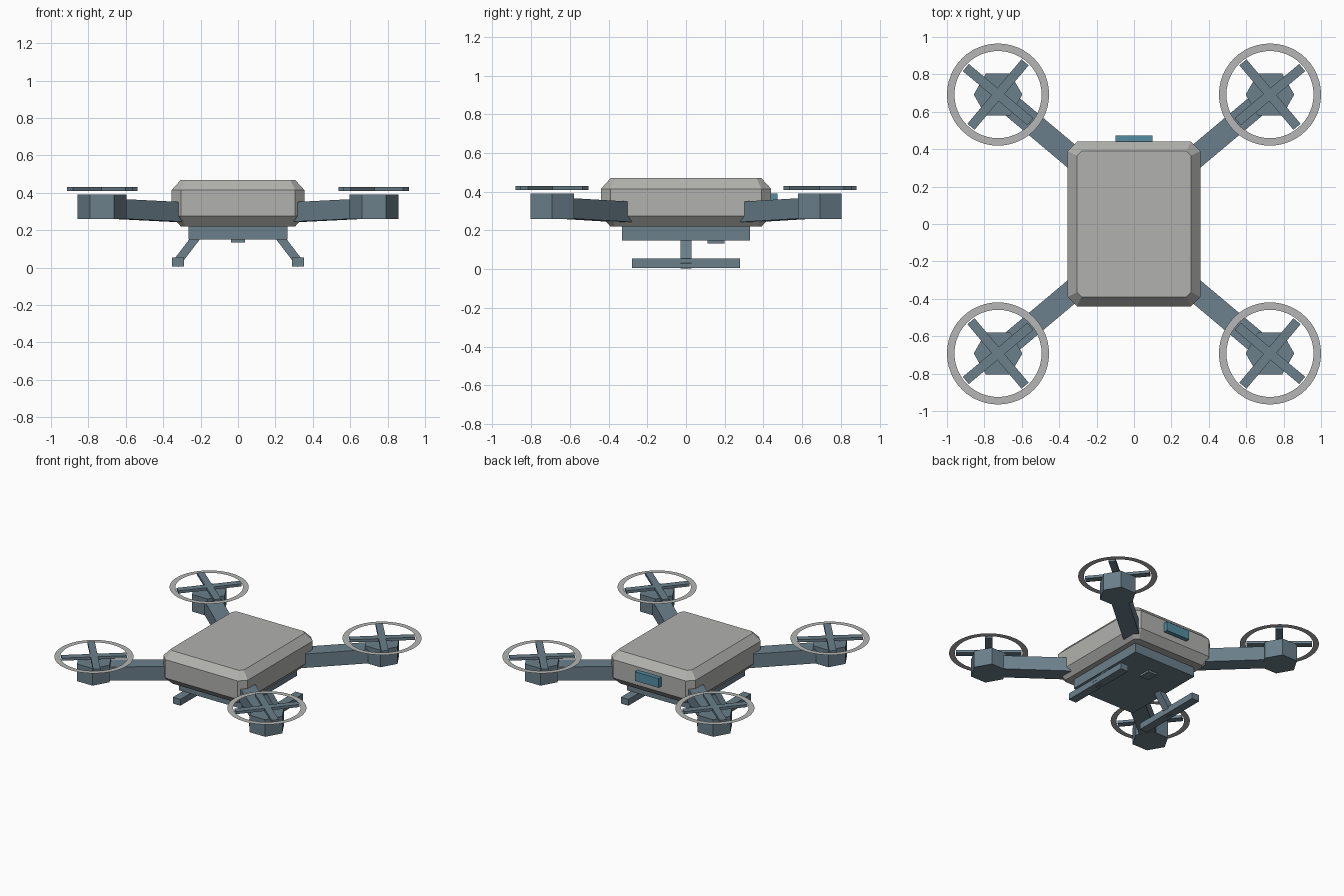
import bpy, bmesh, math
from mathutils import Vector, Matrix

default_cube = bpy.data.objects.get("Cube")
if default_cube:
    bpy.data.objects.remove(default_cube, do_unlink=True)


def material(name, rgb):
    mat = bpy.data.materials.new(name)
    mat.use_nodes = True
    mat.diffuse_color = (*rgb, 1)
    mat.node_tree.nodes["Principled BSDF"].inputs["Base Color"].default_value = (*rgb, 1)
    return mat


SHELL = material("shell grey", (0.44, 0.44, 0.425))
RING = material("ring grey", (0.46, 0.47, 0.46))
FRAME = material("slate blue", (0.145, 0.215, 0.26))
PORT = material("port blue", (0.09, 0.27, 0.36))


def add_object(name, bm, mat):
    bmesh.ops.recalc_face_normals(bm, faces=bm.faces)
    mesh = bpy.data.meshes.new(name)
    bm.to_mesh(mesh)
    bm.free()
    mesh.materials.append(mat)
    obj = bpy.data.objects.new(name, mesh)
    bpy.context.collection.objects.link(obj)
    return obj


def box(name, center, size, mat, rotation=Matrix()):
    bm = bmesh.new()
    bmesh.ops.create_cube(bm, size=1)
    bm.transform(Matrix.Translation(center) @ rotation @ Matrix.Diagonal((*size, 1)))
    return add_object(name, bm, mat)


def beam(name, start, end, width, height, mat):
    """Square-ended bar from start to end, kept level across its width."""
    start, end = Vector(start), Vector(end)
    along = (end - start).normalized()
    side = Vector((0, 0, 1)).cross(along).normalized()
    up = along.cross(side)
    rotation = Matrix((along, side, up)).transposed().to_4x4()
    return box(name, (start + end) / 2, ((end - start).length, width, height), mat, rotation)


def octagon(bm, hx, hy, cut, z):
    """Rectangle outline with cut corners."""
    points = []
    for sx, sy in ((1, 1), (-1, 1), (-1, -1), (1, -1)):
        pair = [(sx * hx, sy * (hy - cut)), (sx * (hx - cut), sy * hy)]
        points += pair if sx * sy > 0 else pair[::-1]
    return [bm.verts.new((x, y, z)) for x, y in points]


# Chamfered body shell, lofted through four outlines
bm = bmesh.new()
rings = [octagon(bm, *section) for section in (
    (0.305, 0.39, 0.025, 0.22),
    (0.355, 0.44, 0.05, 0.275),
    (0.355, 0.44, 0.05, 0.415),
    (0.305, 0.39, 0.025, 0.47))]
for low, high in zip(rings, rings[1:]):
    for i in range(8):
        j = (i + 1) % 8
        bm.faces.new((low[i], low[j], high[j], high[i]))
bm.faces.new(rings[0])
bm.faces.new(rings[-1])
add_object("body_shell", bm, SHELL)

# Belly plate, underside sensor and rear port
box("belly_plate", (0, 0, 0.187), (0.53, 0.66, 0.075), FRAME)
box("belly_sensor", (0, 0.155, 0.145), (0.076, 0.09, 0.022), FRAME)
box("rear_port", (0, 0.452, 0.355), (0.2, 0.04, 0.07), PORT)

# Landing gear
for side, sx in (("left", 1), ("right", -1)):
    beam(side + "_leg", (sx * 0.205, 0, 0.187), (sx * 0.335, 0, 0.017), 0.056, 0.045, FRAME)
    box(side + "_skid", (sx * 0.32, 0, 0.031), (0.064, 0.56, 0.048), FRAME)

# Arms, motors and rotors
ROTOR_X, ROTOR_Y = 0.727, 0.692
for sx, side in ((1, "left"), (-1, "right")):
    for sy, end in ((1, "back"), (-1, "front")):
        prefix = f"{end}_{side}_"
        hub = Vector((sx * ROTOR_X, sy * ROTOR_Y, 0))

        beam(prefix + "arm", (sx * 0.29, sy * 0.325, 0.296),
             hub + Vector((0, 0, 0.318)), 0.12, 0.105, FRAME)

        # Hexagonal motor with corners along x
        bm = bmesh.new()
        bmesh.ops.create_cone(bm, cap_ends=True, segments=6, radius1=0.13, radius2=0.13, depth=0.13,
                              matrix=Matrix.Rotation(math.radians(30), 4, "Z"))
        if max(v.co.x for v in bm.verts) < 0.125:
            bm.transform(Matrix.Rotation(math.radians(30), 4, "Z"))
        bm.transform(Matrix.Translation(hub + Vector((0, 0, 0.325))))
        add_object(prefix + "motor", bm, FRAME)

        # Two crossed blades, one in line with the arm
        for number, degrees in enumerate((40, 130), 1):
            turn = Matrix.Rotation(math.radians(degrees) * sx * sy, 4, "Z")
            box(f"{prefix}blade_{number}", hub + Vector((0, 0, 0.42)),
                (0.45, 0.05, 0.02), FRAME, turn)

        # Flat rotor ring
        bm = bmesh.new()
        loops = []
        for radius in (0.233, 0.273):
            circle = bmesh.ops.create_circle(bm, segments=48, radius=radius)["verts"]
            loops += {e for v in circle for e in v.link_edges}
        bmesh.ops.bridge_loops(bm, edges=loops)
        bm.transform(Matrix.Translation(hub + Vector((0, 0, 0.42))))
        ring = add_object(prefix + "rotor_ring", bm, RING)
        if ring.data.polygons[0].normal.z < 0:
            ring.data.flip_normals()
